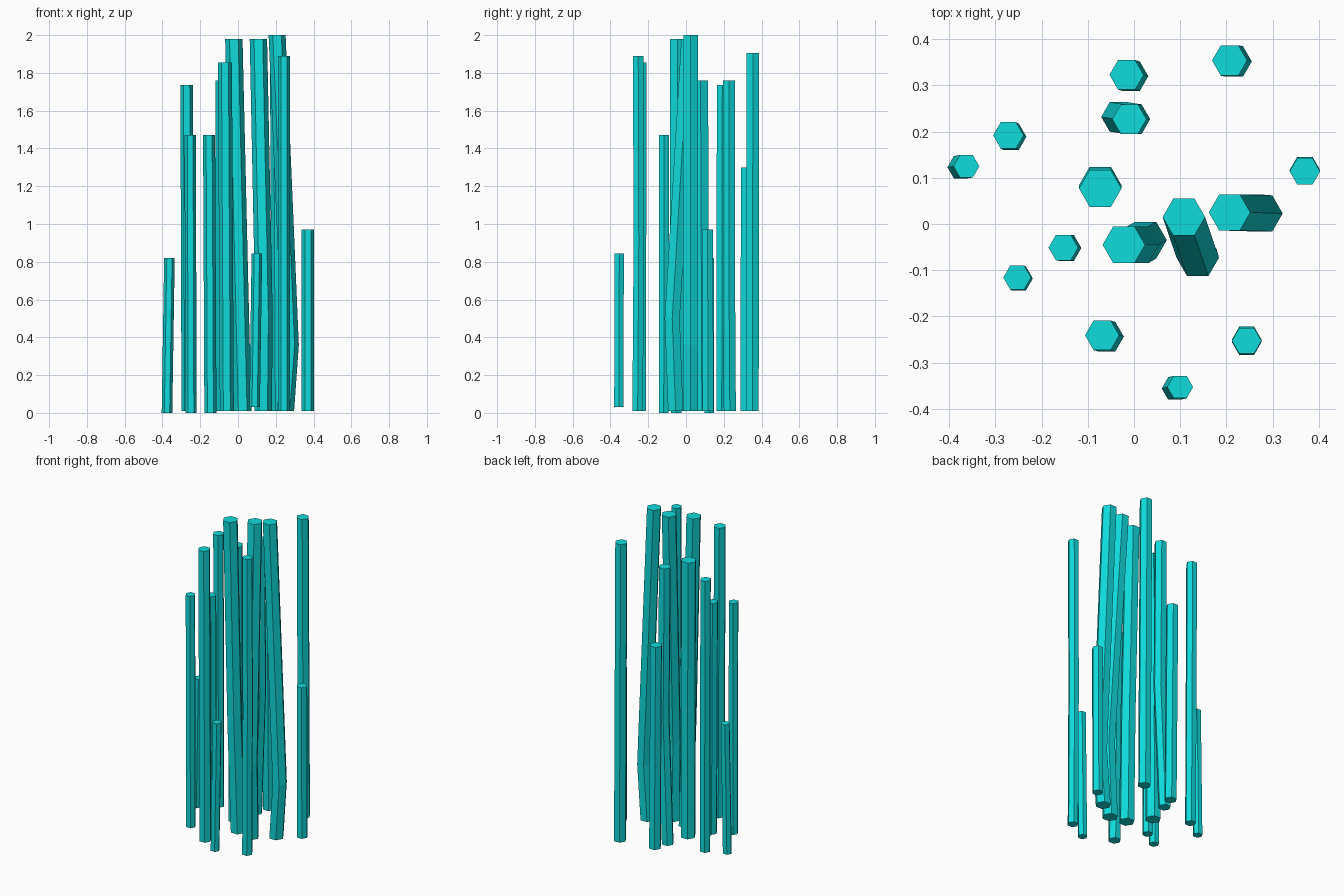
import bpy
import bmesh
from math import cos, sin, pi

SIDES = 6

default_cube = bpy.data.objects.get("Cube")
if default_cube:
    bpy.data.objects.remove(default_cube, do_unlink=True)

# One flat colour for every stalk
teal = bpy.data.materials.new("bright_teal")
teal.use_nodes = True
colour = (0.005, 0.71, 0.72, 1)
teal.diffuse_color = colour
teal.node_tree.nodes["Principled BSDF"].inputs["Base Color"].default_value = colour


def hexagon(bm, centre, radius):
    """Add a level ring of vertices with corners on the x axis."""
    x, y, z = centre
    return [bm.verts.new((x + radius * cos(2 * pi * i / SIDES),
                          y + radius * sin(2 * pi * i / SIDES), z))
            for i in range(SIDES)]


def stalk(name, top, radius, drift=(0, 0), base=0.01, knee=None):
    """Six-sided stalk; drift moves its foot sideways from its top,
    knee is an optional (x shift, y shift, height) bend point."""
    x, y, height = top
    path = [(x + drift[0], y + drift[1], base)]
    if knee:
        path.append((x + knee[0], y + knee[1], knee[2]))
    path.append(top)

    bm = bmesh.new()
    rings = [hexagon(bm, point, radius) for point in path]
    for lower, upper in zip(rings, rings[1:]):
        for i in range(SIDES):
            j = (i + 1) % SIDES
            bm.faces.new((lower[i], lower[j], upper[j], upper[i]))
    bm.faces.new(list(reversed(rings[0])))
    bm.faces.new(rings[-1])
    mesh = bpy.data.meshes.new(name)
    bm.to_mesh(mesh)
    bm.free()
    mesh.materials.append(teal)
    bpy.context.collection.objects.link(bpy.data.objects.new(name, mesh))


# Tall bent stalks in the middle of the clump
stalk("centre_left_bent_stalk", top=(0.207, 0.025, 2), radius=0.045,
      drift=(0.045, 0), knee=(0.07, -0.002, 0.36))
stalk("centre_bent_stalk", top=(0.108, 0.015, 1.98), radius=0.046,
      drift=(0.025, -0.07), knee=(0.03, -0.088, 0.5))
stalk("centre_front_bent_stalk", top=(-0.022, -0.045, 1.98), radius=0.046,
      drift=(0.047, 0.01), knee=(0.03, 0, 0.7))
stalk("centre_right_stalk", top=(-0.073, 0.077, 1.76), radius=0.046,
      drift=(0, 0.007))

# Stalks behind the middle
stalk("back_inner_stalk", top=(-0.01, 0.227, 1.76), radius=0.037,
      drift=(-0.024, 0.005), knee=(0.008, 0, 0.8))
stalk("back_middle_stalk", top=(-0.016, 0.323, 1.3), radius=0.037,
      drift=(0.01, -0.003))
stalk("back_left_stalk", top=(0.207, 0.354, 1.905), radius=0.038,
      drift=(0.01, -0.002))
stalk("back_right_stalk", top=(-0.272, 0.192, 1.735), radius=0.033,
      drift=(0.006, -0.003))

# Stalks at the sides
stalk("far_right_short_stalk", top=(-0.363, 0.125, 0.82), radius=0.028,
      drift=(-0.013, -0.002), base=0)
stalk("far_left_short_stalk", top=(0.37, 0.114, 0.97), radius=0.033,
      drift=(0, 0.003))
stalk("right_inner_stalk", top=(-0.153, -0.051, 1.47), radius=0.032,
      drift=(0.007, -0.001), base=0)
stalk("right_outer_stalk", top=(-0.253, -0.116, 1.47), radius=0.03,
      drift=(0.004, -0.002), base=0)

# Stalks at the front
stalk("front_right_stalk", top=(-0.069, -0.241, 1.855), radius=0.037,
      drift=(0.01, -0.003))
stalk("front_left_stalk", top=(0.244, -0.253, 1.89), radius=0.032,
      drift=(0, -0.003), knee=(0, 0.003, 0.9))
stalk("front_short_stalk", top=(0.1, -0.353, 0.845), radius=0.028,
      drift=(-0.012, -0.003), base=0.03)
